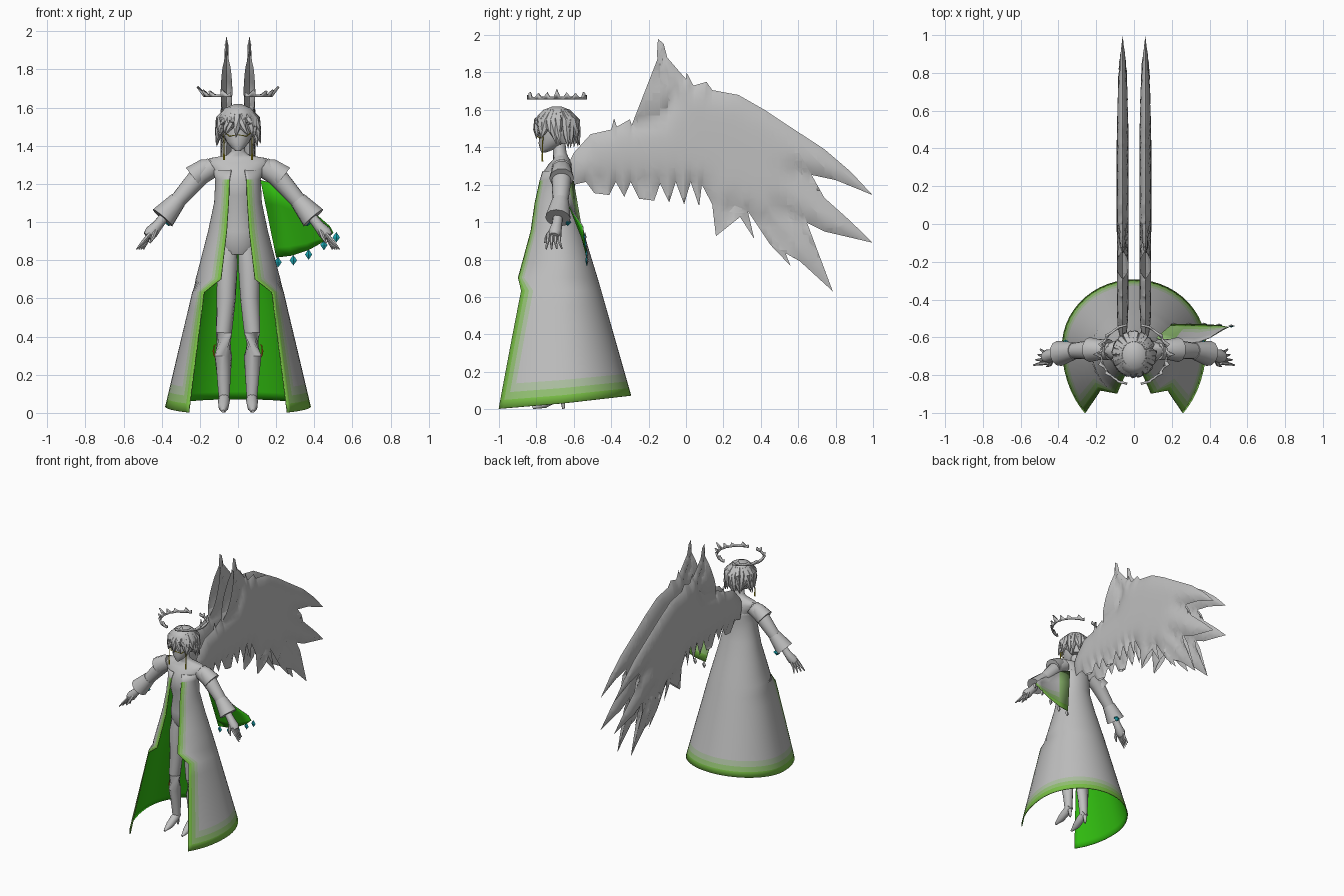
import bpy, bmesh, math, random
from mathutils import Vector
from mathutils.geometry import intersect_point_line

if "Cube" in bpy.data.objects:
    bpy.data.objects.remove(bpy.data.objects["Cube"])

random.seed(4)


def material(name, r, g, b):
    m = bpy.data.materials.new(name)
    m.diffuse_color = (r, g, b, 1)
    m.use_nodes = True
    m.node_tree.nodes["Principled BSDF"].inputs["Base Color"].default_value = m.diffuse_color
    return m


GREY = material("soft_grey", 0.52, 0.52, 0.52)
PALE = material("pale_green_grey", 0.42, 0.53, 0.36)
LIGHT = material("light_green", 0.29, 0.53, 0.17)
TRIM = material("trim_green", 0.19, 0.52, 0.06)
LINING = material("lining_green", 0.03, 0.50, 0.005)
TEAL = material("teal", 0.01, 0.36, 0.42)
GOLD = material("gold", 0.62, 0.52, 0.01)
ORANGE = material("orange", 0.60, 0.18, 0.01)
CLOTH = [GREY, PALE, LIGHT, TRIM, LINING]


def finish(name, bm, mats, recalc=True, angle=50):
    if recalc:
        bmesh.ops.recalc_face_normals(bm, faces=bm.faces[:])
    me = bpy.data.meshes.new(name)
    bm.to_mesh(me)
    bm.free()
    ob = bpy.data.objects.new(name, me)
    bpy.context.collection.objects.link(ob)
    for m in mats:
        me.materials.append(m)
    bpy.ops.object.select_all(action='DESELECT')
    ob.select_set(True)
    bpy.context.view_layer.objects.active = ob
    bpy.ops.object.shade_smooth_by_angle(angle=math.radians(angle))
    return ob


def solid(name, lofts, mat):
    """Capped lofts, each a list of point rings, in one object."""
    bm = bmesh.new()
    for rings in lofts:
        rows = [[bm.verts.new(p) for p in r] for r in rings]
        n = len(rows[0])
        for a, b in zip(rows, rows[1:]):
            for j in range(n):
                bm.faces.new((a[j], a[(j + 1) % n], b[(j + 1) % n], b[j]))
        bm.faces.new(rows[0])
        bm.faces.new(rows[-1])
    return finish(name, bm, [mat])


def oval(z, rx, ry, cy, n=20):
    return [(rx * math.sin(2 * math.pi * k / n), cy - ry * math.cos(2 * math.pi * k / n), z) for k in range(n)]


def tube(pts, radii, n=10):
    pts = [Vector(p) for p in pts]
    rings = []
    for i, p in enumerate(pts):
        d = pts[min(i + 1, len(pts) - 1)] - pts[max(i - 1, 0)]
        q = d.to_track_quat('Z', 'Y')
        rings.append([p + q @ Vector((radii[i] * math.cos(2 * math.pi * k / n), radii[i] * math.sin(2 * math.pi * k / n), 0)) for k in range(n)])
    return rings


def sheet(name, rows, mats, rule, thick, flip=False):
    """Grid of cloth; the inner side takes the last material."""
    bm = bmesh.new()
    vs = [[bm.verts.new(p) for p in r] for r in rows]
    for i in range(len(vs) - 1):
        for j in range(len(vs[0]) - 1):
            q = [vs[i + 1][j], vs[i + 1][j + 1], vs[i][j + 1], vs[i][j]]
            bm.faces.new(q[::-1] if flip else q).material_index = rule(i, j)
    ob = finish(name, bm, mats, recalc=False)
    mod = ob.modifiers.new("thickness", 'SOLIDIFY')
    mod.thickness, mod.offset = thick, -1
    mod.material_offset = len(mats)
    return ob


def mirrored(s, pts):
    return [(s * x, y, z) for x, y, z in pts]


# Torso and neck
solid("torso", [[oval(*r) for r in (
    (0.83, 0.07, 0.05, -0.685), (0.88, 0.10, 0.075, -0.685), (0.95, 0.10, 0.075, -0.69), (1.06, 0.085, 0.07, -0.69),
    (1.14, 0.10, 0.085, -0.695), (1.22, 0.115, 0.094, -0.69), (1.27, 0.14, 0.082, -0.68), (1.31, 0.165, 0.065, -0.67),
    (1.335, 0.15, 0.045, -0.665), (1.35, 0.06, 0.04, -0.67), (1.37, 0.038, 0.036, -0.675), (1.43, 0.035, 0.035, -0.68))]], GREY)

# Long coat: height, half width, centre y, front depth, back depth, front edge x
KEYS = ((1.27, .137, -.685, .085, .086, .035), (1.22, .119, -.69, .10, .095, .045), (1.10, .125, -.69, .13, .10, .05),
        (0.95, .157, -.68, .163, .13, .06), (0.70, .222, -.67, .25, .197, .09), (0.63, .24, -.67, .32, .217, .18),
        (0.0, .382, -.65, .48, .357, .26))


def coat_row(z, n=36):
    for a, b in zip(KEYS, KEYS[1:]):
        if z >= b[0]:
            f = (a[0] - z) / (a[0] - b[0])
            w, c, fr, bk, ex = (p + (q - p) * f for p, q in zip(a[1:], b[1:]))
            break
    a0 = math.asin(ex / w)
    step = (0.010 + 0.04 * w) / w
    edge = [a0 + step * k for k in range(3)]
    start = a0 + 3 * step
    angs = edge + [start + (2 * math.pi - 2 * start) * k / n for k in range(n + 1)] + [2 * math.pi - a for a in edge[::-1]]
    row = []
    for a in angs:
        lift = 0.07 * max(0, (0.73 - math.cos(a)) / 1.73) * max(0, 1 - z / 0.63)
        row.append((w * math.sin(a), c - (fr if math.cos(a) > 0 else bk) * math.cos(a), z + lift + 0.003))
    return row


heights = [1.27, 1.22, 1.16, 1.10, 1.02, .95, .86, .78, .70, .63, .54, .44, .34, .24, .17, .13, .085, .045, 0]
rows = [coat_row(z) for z in heights]
ncol = len(rows[0]) - 1


def coat_rule(i, j):
    hem = max(0, 3 - (len(rows) - 2 - i))
    side = max(0, 3 - min(j, ncol - 1 - j)) if i > 0 else 0
    return max(hem, side)


sheet("long_coat", rows, CLOTH, coat_rule, 0.006)

# Sleeve drape hanging behind one arm
top = [(.12, -.60, 1.22), (.20, -.63, 1.20), (.30, -.64, 1.13), (.40, -.60, 1.05), (.48, -.55, .98)]
low = [(.20, -.53, .815), (.28, -.53, .825), (.37, -.53, .855), (.45, -.535, .90), (.50, -.545, .945)]
grid = [[Vector(a).lerp(Vector(b), t) for a, b in zip(top, low)] for t in (0, .3, .6, .75, .87, 1)]
sheet("sleeve_drape", grid, CLOTH, lambda i, j: max(0, i - 1) if j else max(2, i - 1), 0.005, flip=True)


# Hanging gems, coloured on their front
def gem(name, c, w, h, d, rule):
    bm = bmesh.new()
    x, y, z = c
    mid = [bm.verts.new(p) for p in ((x + w, y, z), (x, y + d, z), (x - w, y, z), (x, y - d, z))]
    for tip in (bm.verts.new((x, y, z + h)), bm.verts.new((x, y, z - h))):
        for k in range(4):
            bm.faces.new((mid[k], mid[(k + 1) % 4], tip))
    bmesh.ops.recalc_face_normals(bm, faces=bm.faces[:])
    for f in bm.faces:
        f.material_index = 1 if rule(f.normal) else 0
    finish(name, bm, [GREY, TEAL], angle=10)


for c in ((.21, -.53, .79), (.29, -.53, .80), (.37, -.53, .83), (.45, -.535, .88), (.515, -.54, .92)):
    gem("drape_gem", c, 0.019, 0.028, 0.008, lambda n: n.y < 0)

for s, side in ((-1, "right"), (1, "left")):
    # Arms, shoulder caps and flared cuffs
    solid(side + "_arm", [tube(mirrored(s, [(.13, -.665, 1.29), (.20, -.665, 1.245), (.30, -.67, 1.13), (.37, -.68, 1.05)]),
                               (.055, .055, .044, .04), 14)], GREY)
    solid(side + "_shoulder_cap", [tube(mirrored(s, [(.12, -.665, 1.305), (.17, -.665, 1.285), (.235, -.665, 1.235)]),
                                        (.03, .052, .066), 10)], GREY)
    solid(side + "_cuff", [tube(mirrored(s, [(.315, -.672, 1.115), (.345, -.676, 1.08), (.395, -.685, 1.022)]),
                                (.046, .054, .068), 12)], GREY)
    gem(side + "_cuff_gem", (s * .362, -.632, 1.0), 0.03, 0.022, 0.02, lambda n: True)
    # Hands
    hand = [tube(mirrored(s, [(.385, -.685, 1.03), (.42, -.69, .985), (.455, -.70, .945), (.475, -.705, .925)]),
                 (.026, .028, .036, .026), 10)]
    for k in range(4):
        y = -.735 + .02 * k
        hand.append(tube(mirrored(s, [(.46, y, .94), (.495 - .006 * k, y - .004, .90), (.532 - .012 * k, y + (k - 1.5) * .008, .857)]),
                         (.011, .010, .004), 6))
    hand.append(tube(mirrored(s, [(.43, -.71, .965), (.445, -.745, .92), (.462, -.755, .89)]), (.013, .011, .004), 6))
    solid(side + "_hand", hand, GREY)
    # Legs with heeled shoes
    solid(side + "_leg", [tube(mirrored(s, [(.052, -.685, .88), (.056, -.69, .78), (.062, -.69, .60), (.074, -.695, .42), (.077, -.69, .30),
                                            (.074, -.68, .18), (.073, -.675, .07)]),
                               (.05, .056, .050, .043, .046, .036, .028), 14)], GREY)
    solid(side + "_shoe", [tube(mirrored(s, [(.073, -.655, .09), (.073, -.70, .065), (.076, -.76, .03), (.078, -.82, .008)]),
                                (.026, .031, .027, .008), 10),
                           tube(mirrored(s, [(.073, -.66, .08), (.073, -.655, .002)]), (.018, .007), 8)], GREY)
    # Leg ornament
    solid(side + "_leg_charm", [tube([(s * (.118 + .01 * math.sin(t)), -.69, .325 + .035 * math.cos(t))
                                      for t in (0, .8, 1.6, 2.4, 3.1)], (.002, .004, .006, .004, .002), 6)], ORANGE)
    # Ear chains
    solid(side + "_ear_chain", [tube([(s * .075, -.765, 1.47), (s * .074, -.767, 1.40), (s * .073, -.768, 1.325)],
                                     (.0025, .003, .005), 6)], GOLD)

# Head and face chain
solid("head", [[oval(*r) for r in ((1.372, .012, .012, -.762), (1.39, .035, .04, -.74), (1.42, .06, .068, -.72),
      (1.46, .076, .085, -.70), (1.51, .082, .09, -.697), (1.56, .075, .085, -.695), (1.59, .04, .05, -.695))]], GREY)
solid("face_chain", [tube([(-.07, -.755, 1.47), (-.045, -.785, 1.45), (0, -.794, 1.458), (.045, -.785, 1.45), (.07, -.755, 1.47)],
                          (.0025,) * 5, 6)], GOLD)

# Tousled hair: cap and tapering locks
hair = [[oval(*r) for r in ((1.42, .06, .045, -.645), (1.47, .092, .075, -.663), (1.53, .102, .105, -.692),
         (1.57, .092, .10, -.694), (1.60, .064, .072, -.692), (1.618, .02, .025, -.69))]]
for layer, (count, drop) in enumerate(((19, 0.0), (13, 0.05))):
    for k in range(count):
        a = 2 * math.pi * (k + 0.5 * layer) / count + random.uniform(-.1, .1)
        sx, cy = math.sin(a), math.cos(a)
        tip = (1.455 if cy > .6 else 1.405) + drop + random.uniform(-.015, .02)
        twist = a + random.uniform(-.25, .25)
        out = .108 + random.uniform(0, .016)
        hair.append(tube([(.05 * sx, -.69 - .055 * cy, 1.59), (.096 * sx, -.69 - .103 * cy, 1.54),
                          (.104 * sx, -.69 - .11 * cy, (1.54 + tip) / 2), (out * math.sin(twist), -.69 - out * math.cos(twist), tip)],
                         (.02, .024, .018, .001), 6))
solid("hair", hair, GREY)

# Broken crown halo in two halves
for s, side in ((-1, "right"), (1, "left")):
    angs = [math.radians(12 + 6.5 * k) for k in range(25)]
    peaks = {0: .01, 2: .025, 6: .018, 9: .022, 12: .038, 15: .022, 18: .018, 22: .025, 24: .01}
    band = [[(s * (.18 + flare * peaks.get(k, 0)) * math.sin(a), -.69 - .165 * math.cos(a), 1.655 + flare * (.014 + peaks.get(k, 0)))
             for k, a in enumerate(angs)] for flare in (1, 0)]
    sheet(side + "_halo", band, [GREY], lambda i, j: 0, 0.012, flip=s < 0)

# Wing outline in the side plane: leading edge, crest, long feathers
OUTLINE = [(-.60, 1.20), (-.63, 1.31), (-.60, 1.37), (-.51, 1.47), (-.40, 1.495), (-.385, 1.555), (-.37, 1.51), (-.30, 1.55), (-.29, 1.52),
           (-.13, 1.56), (-.07, 1.65), (-.06, 1.71), (-.12, 1.79), (-.155, 1.90), (-.15, 1.98), (-.12, 1.955), (-.10, 1.88),
           (-.04, 1.81), (0, 1.765), (.003, 1.80), (.04, 1.73), (.11, 1.75), (.14, 1.706), (.28, 1.68), (.42, 1.60), (.51, 1.54),
           (.74, 1.39), (.88, 1.27), (.997, 1.145), (.80, 1.225), (.59, 1.27), (.74, 1.13), (.88, 1.005), (.997, .89),
           (.74, .95), (.50, 1.07), (.61, .95), (.705, .79), (.785, .63), (.61, .79), (.42, 1.016), (.50, .91), (.56, .765),
           (.45, .88), (.33, 1.06), (.365, .91), (.245, 1.096), (.16, .925), (.14, 1.096), (.085, 1.20)]
# Short feathers along the lower edge
for k in range(8):
    OUTLINE += [(.07 - .08 * k, 1.085 + .01 * k), (.025 - .08 * k, 1.215)]


def wing(name, cx):
    bm = bmesh.new()
    bm.faces.new([bm.verts.new((0, y, z)) for y, z in OUTLINE])
    bmesh.ops.triangulate(bm, faces=bm.faces[:])
    for k in range(40):
        for co, no in (((0, -.62 + .04 * k, 0), (0, 1, 0)), ((0, 0, .65 + .04 * k), (0, 0, 1))):
            bmesh.ops.bisect_plane(bm, geom=bm.verts[:] + bm.edges[:] + bm.faces[:], plane_co=co, plane_no=no, dist=1e-5)
    segs = [(Vector((0, *a)), Vector((0, *b))) for a, b in zip(OUTLINE, OUTLINE[1:] + OUTLINE[:1])]
    thick = {}
    for v in bm.verts:
        d = 9
        for a, b in segs:
            t = min(1, max(0, intersect_point_line(v.co, a, b)[1]))
            d = min(d, (v.co - a.lerp(b, t)).length)
        thick[v] = 0 if d < 1e-4 else .032 * (1 - math.exp(-d / .045))
    # Swell both sides from the sharp rim
    out = bmesh.new()
    for s in (-1, 1):
        new = {v: out.verts.new((cx + s * t, v.co.y, v.co.z)) for v, t in thick.items()}
        for f in bm.faces:
            out.faces.new([new[v] for v in (f.verts if s > 0 else reversed(f.verts))])
    bm.free()
    bmesh.ops.remove_doubles(out, verts=out.verts[:], dist=1e-5)
    finish(name, out, [GREY])


wing("right_wing", -.06)
wing("left_wing", .06)
